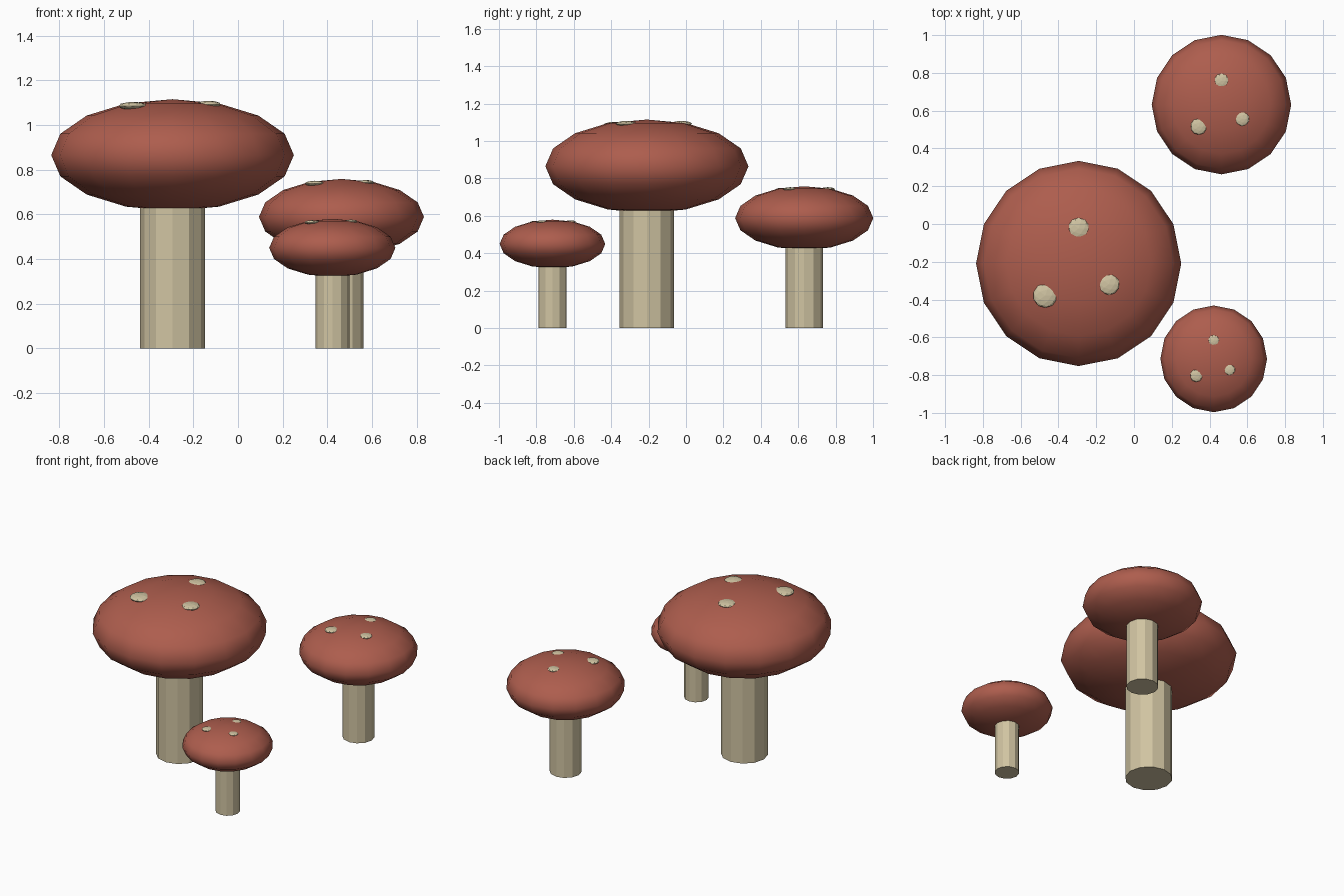
import bpy
import math
from mathutils import Vector

default = bpy.data.objects.get("Cube")
if default:
    bpy.data.objects.remove(default, do_unlink=True)


def make_material(name, colour):
    mat = bpy.data.materials.new(name)
    mat.use_nodes = True
    mat.diffuse_color = (*colour, 1)
    mat.node_tree.nodes["Principled BSDF"].inputs["Base Color"].default_value = (*colour, 1)
    return mat


CAP_RED = make_material("cap red", (0.42, 0.11, 0.075))
CREAM = make_material("cream", (0.63, 0.55, 0.36))


def finish(name, mat, smooth=False):
    obj = bpy.context.object
    obj.name = name
    bpy.ops.object.transform_apply(location=False, rotation=True, scale=True)
    obj.data.materials.append(mat)
    if smooth:
        bpy.ops.object.shade_smooth()
    return obj


# Proportions of the largest mushroom; the others are scaled copies
CAP_RADIUS, CAP_HALF_HEIGHT, CAP_Z = 0.543, 0.25, 0.865
STEM_RADIUS, STEM_HEIGHT = 0.146, 0.72
SPOTS = [(-0.177, -0.17, 1.085, 0.065),
         (0.16, -0.11, 1.092, 0.057),
         (0, 0.185, 1.092, 0.057)]


def mushroom(name, x, y, s):
    base = Vector((x, y, 0))
    # Faceted stem
    bpy.ops.mesh.primitive_cylinder_add(
        vertices=12, radius=STEM_RADIUS * s, depth=STEM_HEIGHT * s,
        location=(x, y, STEM_HEIGHT * s / 2))
    finish(name + "_stem", CREAM)
    # Flattened round cap
    bpy.ops.mesh.primitive_uv_sphere_add(
        segments=16, ring_count=8, radius=s, location=(x, y, CAP_Z * s))
    bpy.context.object.scale = (CAP_RADIUS, CAP_RADIUS, CAP_HALF_HEIGHT)
    finish(name + "_cap", CAP_RED, smooth=True)
    # Thin faceted spots half sunk into the cap
    for i, (sx, sy, sz, r) in enumerate(SPOTS):
        bpy.ops.mesh.primitive_ico_sphere_add(
            subdivisions=2, radius=r * s, location=base + Vector((sx, sy, sz)) * s)
        bpy.context.object.scale = (1, 1, 0.28)
        finish(f"{name}_spot_{i + 1}", CREAM)


mushroom("large", -0.293, -0.209, 1)
mushroom("medium", 0.463, 0.632, 0.68)
mushroom("small", 0.422, -0.714, 0.52)
